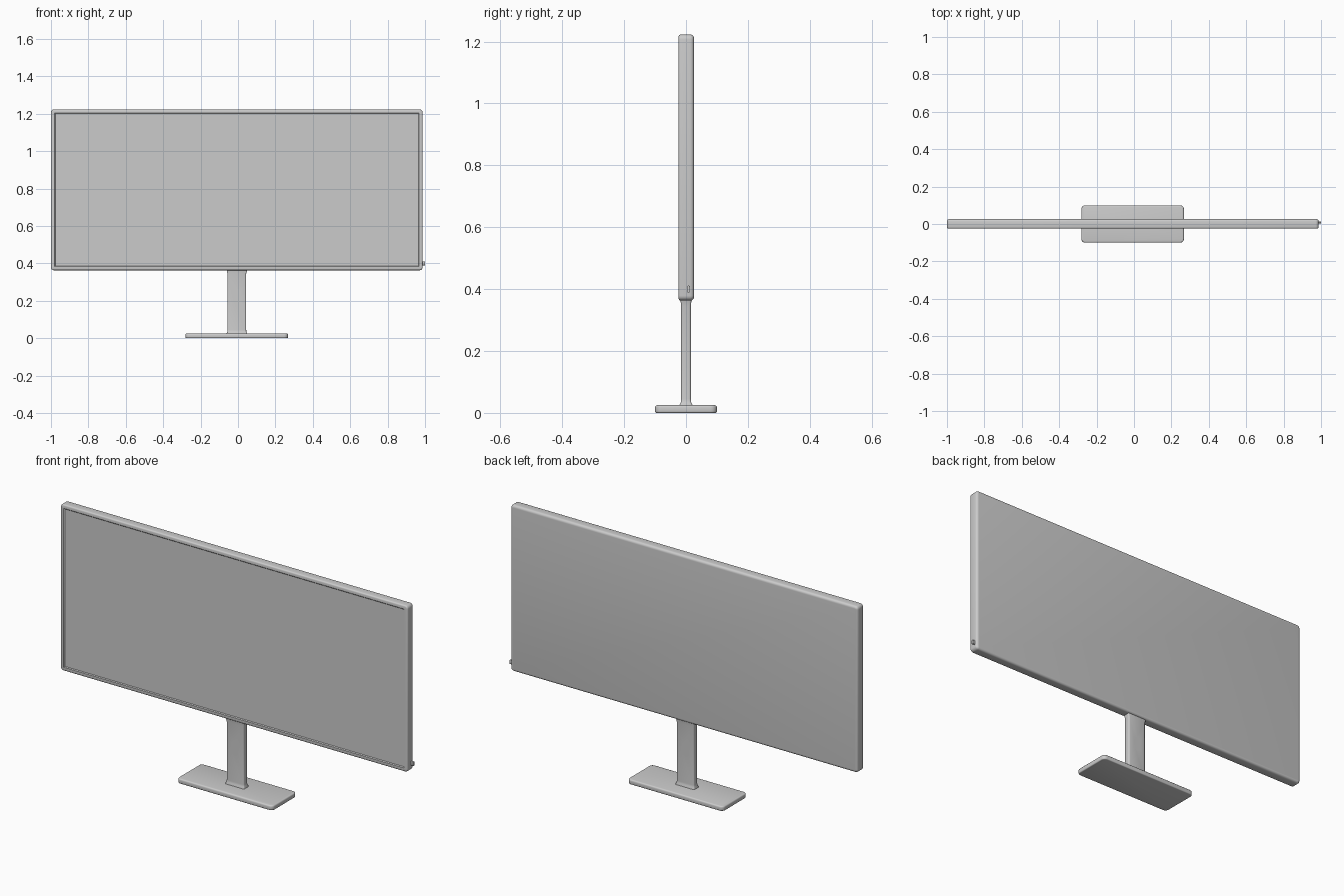
import bpy, bmesh, math
from mathutils import Vector

if "Cube" in bpy.data.objects:
    bpy.data.objects.remove(bpy.data.objects["Cube"])


def finish(name, bm, smooth=True):
    bmesh.ops.recalc_face_normals(bm, faces=bm.faces[:])
    me = bpy.data.meshes.new(name)
    bm.to_mesh(me)
    bm.free()
    ob = bpy.data.objects.new(name, me)
    bpy.context.collection.objects.link(ob)
    if smooth:
        bpy.ops.object.select_all(action='DESELECT')
        ob.select_set(True)
        bpy.context.view_layer.objects.active = ob
        bpy.ops.object.shade_smooth_by_angle(angle=math.radians(35))
    return ob


def box(lo, hi):
    bm = bmesh.new()
    bmesh.ops.create_cube(bm, size=1)
    lo, hi = Vector(lo), Vector(hi)
    for v in bm.verts:
        v.co = Vector([(a + b) / 2 + c * (b - a) for a, b, c in zip(lo, hi, v.co)])
    return bm


def bevel_edges(bm, test, width, segments=4):
    edges = [e for e in bm.edges if test(e)]
    bmesh.ops.bevel(bm, geom=edges, offset=width, segments=segments,
                    profile=0.5, affect='EDGES')


def along(axis):
    return lambda e: abs((e.verts[0].co - e.verts[1].co).normalized()[axis]) > 0.99


def rim(axis, value):
    return lambda e: all(abs(v.co[axis] - value) < 1e-4 for v in e.verts)


# Screen housing: rounded corners, soft edges front and back
FRONT, BACK = -0.024, 0.026
bm = box((-1.0, FRONT, 0.363), (0.987, BACK, 1.223))
bevel_edges(bm, along(1), 0.016, 5)
bevel_edges(bm, rim(1, BACK), 0.012, 4)
bevel_edges(bm, rim(1, FRONT), 0.007, 3)
# Recessed display inside a thin bezel
bm.normal_update()
panel = max((f for f in bm.faces if f.normal.y < -0.99), key=lambda f: f.calc_area())
bmesh.ops.inset_region(bm, faces=[panel], thickness=0.012)
bmesh.ops.inset_region(bm, faces=[panel], thickness=0.004, depth=-0.004)
finish("screen", bm)

# Base plate
bm = box((-0.281, -0.1, 0.0), (0.267, 0.1, 0.025))
bevel_edges(bm, along(2), 0.02, 5)
bevel_edges(bm, rim(2, 0.025), 0.007, 3)
bevel_edges(bm, rim(2, 0.0), 0.005, 3)
finish("base_plate", bm)

# Neck: stacked sections (half width, half depth, z) flared at both ends
CX = -0.006
bm = bmesh.new()
sections = [(0.055, 0.021, 0.02), (0.055, 0.021, 0.026), (0.051, 0.017, 0.034),
            (0.05, 0.016, 0.045), (0.05, 0.016, 0.345), (0.053, 0.017, 0.358),
            (0.056, 0.018, 0.375)]
rings = []
for hx, hy, z in sections:
    ring = []
    for i in range(16):
        q, k = divmod(i, 4)
        a = math.pi / 2 * (q + k / 3)
        sx, sy, r = (1, -1, -1, 1)[q], (1, 1, -1, -1)[q], 0.006
        ring.append(bm.verts.new((CX + sx * (hx - r) + r * math.cos(a),
                                  sy * (hy - r) + r * math.sin(a), z)))
    rings.append(ring)
for low, high in zip(rings, rings[1:]):
    for i in range(16):
        j = (i + 1) % 16
        bm.faces.new((low[i], low[j], high[j], high[i]))
bm.faces.new(rings[0][::-1])
bm.faces.new(rings[-1])
neck = finish("neck", bm)

# Oval cable opening through the neck
bm = bmesh.new()
bmesh.ops.create_cone(bm, cap_ends=True, segments=32, radius1=1, radius2=1, depth=0.2)
for v in bm.verts:
    x, y, z = v.co
    v.co = (-0.008 + x * 0.021, z, 0.22 + y * 0.033)
cutter = finish("cable_hole_cutter", bm, False)
cutter.hide_render = True
cutter.hide_viewport = True
cut = neck.modifiers.new("cable_hole", 'BOOLEAN')
cut.operation, cut.solver, cut.object = 'DIFFERENCE', 'EXACT', cutter

# Small control button on the right edge
bm = box((0.98, 0.004, 0.389), (1.0, 0.013, 0.411))
bevel_edges(bm, along(0), 0.003, 3)
finish("side_button", bm)
